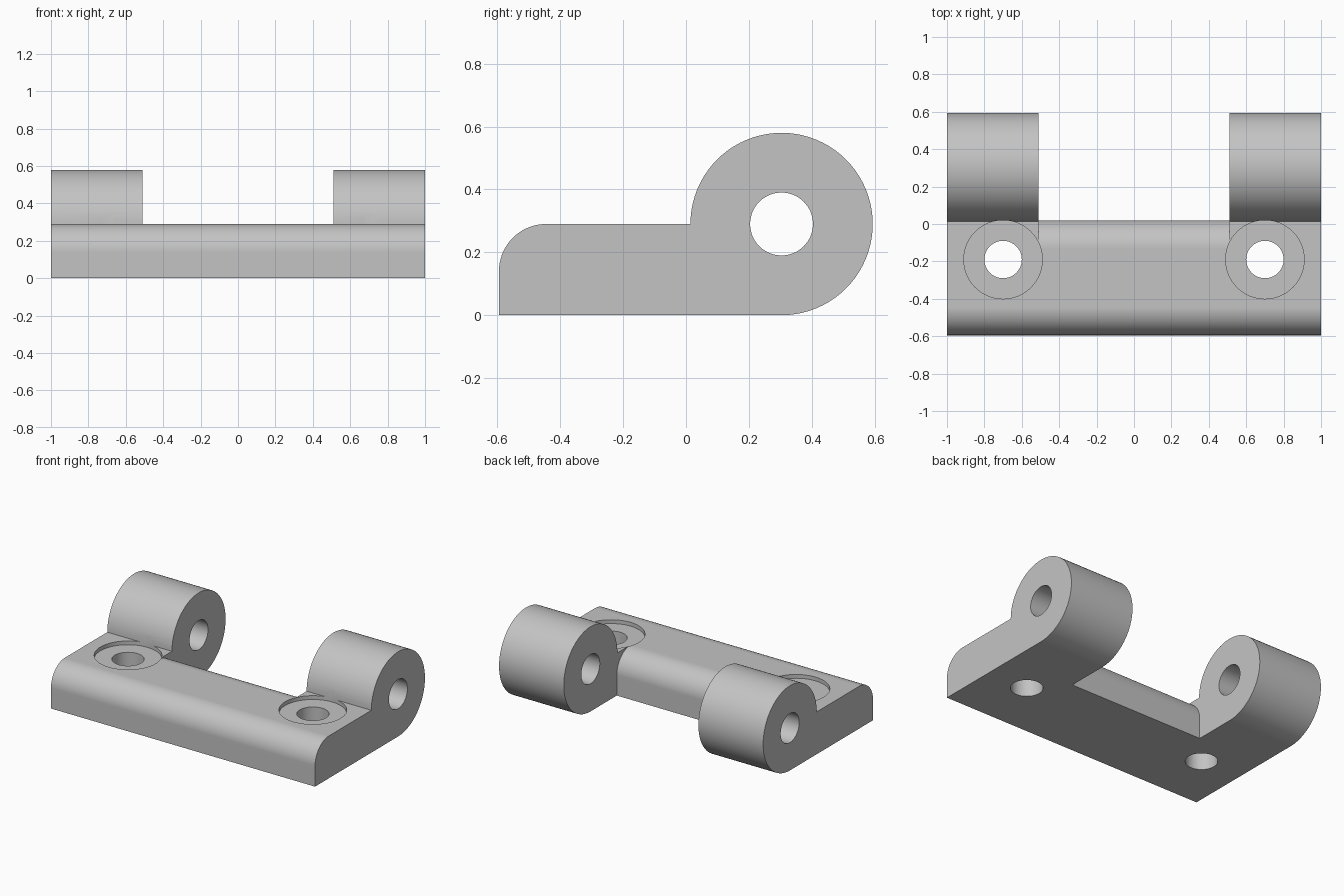
import bpy
from math import sin, cos, pi, radians
from mathutils import Matrix

cube = bpy.data.objects.get("Cube")
if cube:
    bpy.data.objects.remove(cube, do_unlink=True)

# Main dimensions
FRONT, BACK = -0.595, 0.02        # plate depth
TOP = 0.29                        # plate height, also knuckle radius
PIN_Y = 0.304                     # knuckle axis
FILLET = 0.15
KNUCKLE_IN = 0.51                 # inner face of the knuckles
SCREW_X, SCREW_Y = 0.70, -0.19

grey = bpy.data.materials.new("grey_metal")
grey.use_nodes = True
colour = (0.55, 0.55, 0.55, 1)
grey.diffuse_color = colour
grey.node_tree.nodes["Principled BSDF"].inputs["Base Color"].default_value = colour


def arc(cy, cz, r, start, end, steps):
    """Points (y, z) along an arc, angles in degrees."""
    angles = [radians(start + (end - start) * i / steps) for i in range(steps + 1)]
    return [(cy + r * cos(a), cz + r * sin(a)) for a in angles]


def prism(name, profile, half_width):
    """Extrude a side profile symmetrically along x."""
    n = len(profile)
    verts = [(x, y, z) for x in (-half_width, half_width) for y, z in profile]
    faces = [tuple(range(n))[::-1], tuple(range(n, 2 * n))]
    faces += [(i, (i + 1) % n, n + (i + 1) % n, n + i) for i in range(n)]
    mesh = bpy.data.meshes.new(name)
    mesh.from_pydata(verts, [], faces)
    mesh.materials.append(grey)
    obj = bpy.data.objects.new(name, mesh)
    bpy.context.collection.objects.link(obj)
    return obj


def cylinder(name, radius, depth, location, rotation=(0, 0, 0)):
    bpy.ops.mesh.primitive_cylinder_add(vertices=64, radius=radius, depth=depth,
                                        location=location, rotation=rotation)
    obj = bpy.context.object
    obj.name = name
    obj.data.materials.append(grey)
    return obj


def cut(target, cutter):
    """Subtract the cutter and remove it."""
    cutter.hide_render = True
    mod = target.modifiers.new("cut", 'BOOLEAN')
    mod.operation = 'DIFFERENCE'
    mod.solver = 'EXACT'
    mod.object = cutter
    bpy.context.view_layer.objects.active = target
    bpy.ops.object.modifier_apply(modifier=mod.name)
    bpy.data.objects.remove(cutter, do_unlink=True)


# Bracket: rounded front edge, flat plate and round knuckle in one profile
outline = [(FRONT, 0)]
outline += arc(PIN_Y, TOP, TOP, -90, 180, 60)
outline += arc(FRONT + FILLET, TOP - FILLET, FILLET, 90, 180, 18)
bracket = prism("hinge_bracket", outline[::-1], 1.0)
bm_flip = bracket.data
bm_flip.flip_normals() if bm_flip.polygons[0].normal.x > 0 else None

# Gap between the knuckles, leaving a rounded back edge on the plate
gap = arc(BACK - FILLET, TOP - FILLET, FILLET, 90, 0, 18)
gap += [(BACK, -0.2), (0.9, -0.2), (0.9, 0.9), (BACK - FILLET, 0.9)]
gap_cutter = prism("gap_cutter", gap, KNUCKLE_IN)
if gap_cutter.data.polygons[0].normal.x > 0:
    gap_cutter.data.flip_normals()
cut(bracket, gap_cutter)

# Pin hole through both knuckles
cut(bracket, cylinder("pin_cutter", 0.10, 3, (0, PIN_Y, TOP), (0, pi / 2, 0)))

# Screw holes with shallow counterbores
for side in (-1, 1):
    x = side * SCREW_X
    cut(bracket, cylinder("screw_cutter", 0.10, 2, (x, SCREW_Y, 0)))
    cut(bracket, cylinder("counterbore_cutter", 0.21, 0.3, (x, SCREW_Y, TOP - 0.026 + 0.15)))

# Smooth rounds, crisp edges, flat faces kept flat
bpy.ops.object.select_all(action='DESELECT')
bracket.select_set(True)
bpy.context.view_layer.objects.active = bracket
bpy.ops.object.shade_smooth_by_angle(angle=radians(30))
weighted = bracket.modifiers.new("flat_face_normals", 'WEIGHTED_NORMAL')
weighted.keep_sharp = True
